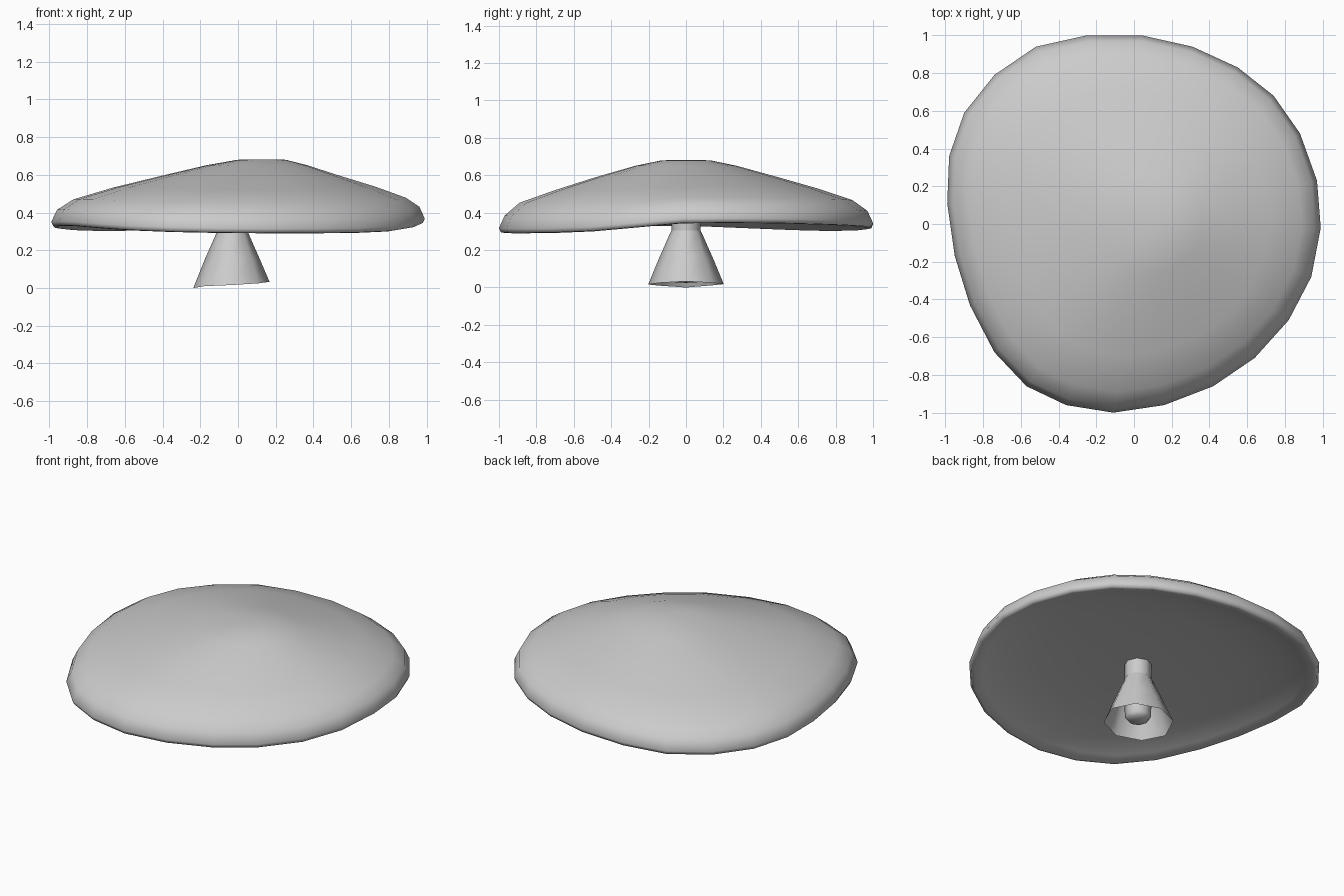
import bpy, bmesh, math

if "Cube" in bpy.data.objects:
    bpy.data.objects.remove(bpy.data.objects["Cube"])

# cap rim outline: x, y and height of the lower edge
RIM = [(.99, -.02, .343), (.97, .23, .345), (.88, .48, .343), (.74, .68, .338),
       (.55, .83, .333), (.31, .94, .327), (.04, 1, .32), (-.25, 1, .312),
       (-.52, .94, .305), (-.74, .79, .302), (-.90, .59, .307), (-.98, .36, .316),
       (-.99, .11, .326), (-.95, -.17, .33), (-.87, -.43, .327), (-.74, -.68, .316),
       (-.57, -.86, .305), (-.36, -.96, .297), (-.11, -1, .292), (.16, -.96, .29),
       (.42, -.86, .29), (.64, -.71, .292), (.82, -.51, .30), (.94, -.28, .32)]
MEAN = sum(p[2] for p in RIM) / len(RIM)


def loft(name, rings, start=None, end=None, angle=60):
    """Skin rings of points, optionally closing the ends to a pole."""
    bm = bmesh.new()
    loops = [[bm.verts.new(p) for p in r] for r in rings]
    n = len(loops[0])
    for a, b in zip(loops, loops[1:]):
        for i in range(n):
            j = (i + 1) % n
            bm.faces.new((a[i], a[j], b[j], b[i]))
    for pole, loop in ((start, loops[0]), (end, loops[-1])):
        if pole:
            v = bm.verts.new(pole)
            for i in range(n):
                bm.faces.new((loop[i], loop[(i + 1) % n], v))
    bmesh.ops.recalc_face_normals(bm, faces=bm.faces)
    me = bpy.data.meshes.new(name)
    bm.to_mesh(me)
    bm.free()
    ob = bpy.data.objects.new(name, me)
    bpy.context.collection.objects.link(ob)
    bpy.ops.object.select_all(action='DESELECT')
    ob.select_set(True)
    bpy.context.view_layer.objects.active = ob
    bpy.ops.object.shade_smooth_by_angle(angle=math.radians(angle))
    return ob


def cap_ring(s, z, wave, shift):
    return [(x * s + shift, y * s, z + wave * (e - MEAN)) for x, y, e in RIM]


def circle(r, z, n=8, cx=-.03, wave=None):
    return [(cx + r * math.cos(2 * math.pi * i / n), r * math.sin(2 * math.pi * i / n),
             z + (wave[i] if wave else 0)) for i in range(n)]


# cap: scale, height, share of rim waviness; underside first, then over the lip
under = [(.3, .398, 0), (.6, .388, .2), (.8, .366, .5), (.92, .335, .85), (.97, MEAN, 1)]
over = [(.99, MEAN + .003, 1), (1, MEAN + .025, 1), (.97, MEAN + .09, .9), (.89, .465, .5), (.70, .529, .35),
        (.49, .59, .1), (.27, .651, 0), (.13, .68, 0)]
rings = [cap_ring(s, z, w, -.03 * (1 - s)) for s, z, w in under]
rings += [cap_ring(s, z, w, .15 * (1 - s) ** 1.3) for s, z, w in over]
loft("cap", rings, start=(-.03, 0, .40), end=(.14, 0, .682), angle=80)

# stem with a chamfered foot, hidden mostly inside the skirt
loft("stem", [circle(.058, .028), circle(.076, .048), circle(.078, .12), circle(.078, .41)],
     start=(-.03, 0, .025))

# open flared skirt with an uneven hem
hem = [.033, .025, .018, .012, 0, .01, .016, .025]
loft("skirt", [circle(.202, 0, 8, -.035, hem), circle(.145, .155), circle(.083, .295),
               circle(.078, .305)])
